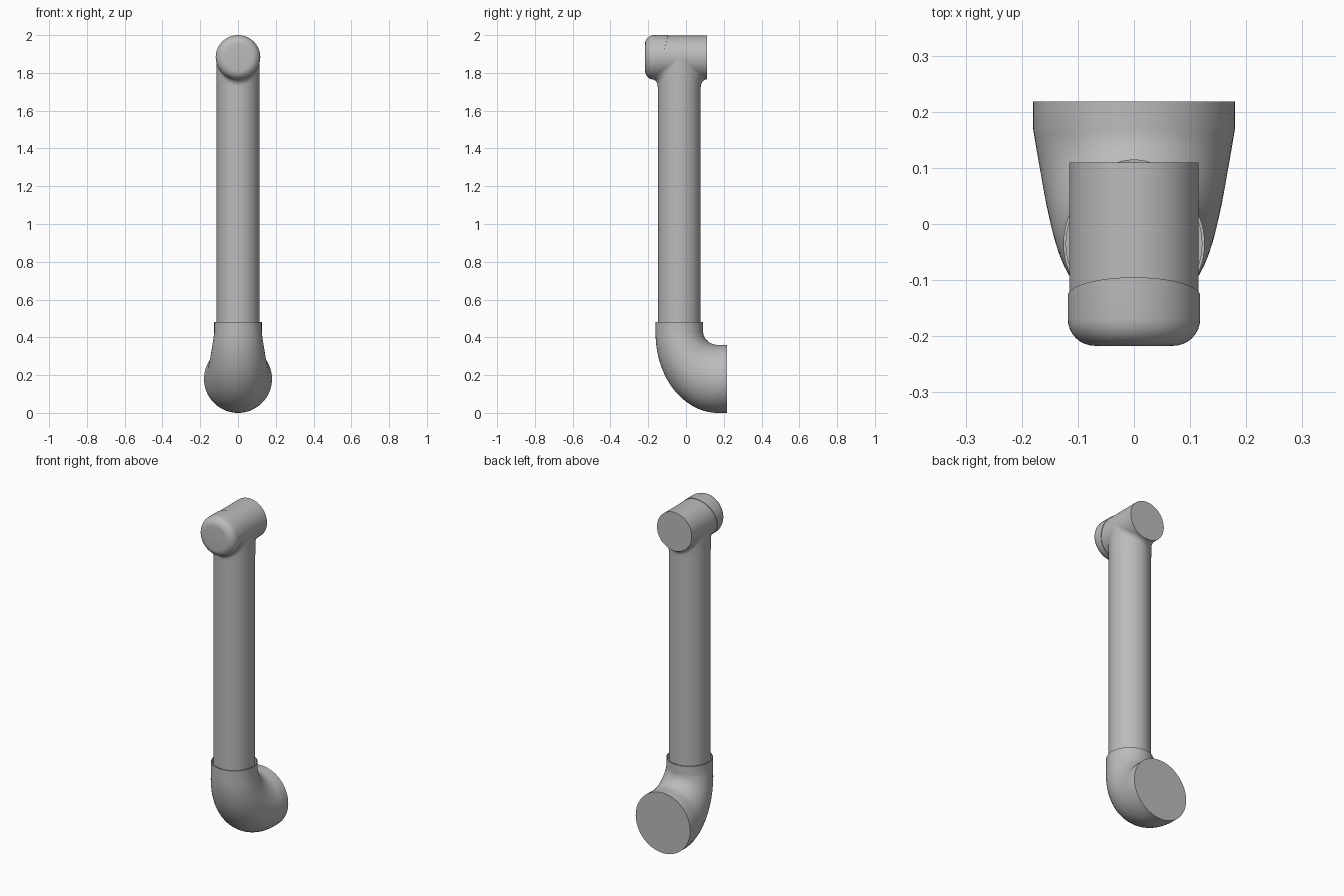
import bpy, bmesh
from math import sin, cos, pi, radians
from mathutils import Vector

if "Cube" in bpy.data.objects:
    bpy.data.objects.remove(bpy.data.objects["Cube"])

grey = bpy.data.materials.new("plain grey")
grey.use_nodes = True
colour = (0.5, 0.5, 0.5, 1)
grey.diffuse_color = colour
grey.node_tree.nodes["Principled BSDF"].inputs["Base Color"].default_value = colour

SIDES = 64
POST_Y = -0.035
HEAD_Z = 1.882
ANGLES = [2 * pi * i / SIDES for i in range(SIDES)]


def loft(name, rings, cap_start=True, cap_end=True):
    """Skin a list of closed rings and shade the result smooth."""
    bm = bmesh.new()
    rows = [[bm.verts.new(p) for p in ring] for ring in rings]
    for a, b in zip(rows, rows[1:]):
        for i in range(SIDES):
            j = (i + 1) % SIDES
            bm.faces.new((a[i], a[j], b[j], b[i]))
    if cap_start:
        bm.faces.new(rows[0][::-1])
    if cap_end:
        bm.faces.new(rows[-1])
    bmesh.ops.recalc_face_normals(bm, faces=bm.faces)
    mesh = bpy.data.meshes.new(name)
    bm.to_mesh(mesh)
    bm.free()
    mesh.materials.append(grey)
    obj = bpy.data.objects.new(name, mesh)
    bpy.context.collection.objects.link(obj)
    bpy.ops.object.select_all(action="DESELECT")
    obj.select_set(True)
    bpy.context.view_layer.objects.active = obj
    bpy.ops.object.shade_smooth_by_angle(angle=radians(35))
    return obj


def upright_ring(r, z):
    return [Vector((r * sin(a), POST_Y + r * cos(a), z)) for a in ANGLES]


def head_ring(r, y, slant=0.0):
    return [Vector((r * sin(a), y + slant * cos(a), HEAD_Z + r * cos(a))) for a in ANGLES]


# Straight post
loft("post", [upright_ring(0.113, 0.42), upright_ring(0.113, 1.76)])

# Flared elbow, with a recessed socket around the post
rings = [upright_ring(0.113, 0.45), upright_ring(0.121, 0.45),
         upright_ring(0.121, 0.48), upright_ring(0.126, 0.48)]
STEPS = 28
for k in range(STEPS + 1):
    t = k / STEPS
    c, s = cos(t * pi / 2), sin(t * pi / 2)
    outer = Vector((0, 0.17 - 0.331 * c, 0.42 - 0.42 * s))
    inner = Vector((0, 0.17 - 0.079 * c, 0.43 - 0.07 * s))
    mid, half = (outer + inner) / 2, (inner - outer) / 2
    width = 0.126 + 0.054 * t
    rings.append([mid + half * cos(a) + Vector((width * sin(a), 0, 0)) for a in ANGLES])
rings.append([Vector((p.x, 0.218, p.z)) for p in rings[-1]])
loft("elbow", rings, cap_start=False)

# Horizontal head tube
R = 0.115
loft("head_tube", [head_ring(R, -0.16), head_ring(R, 0.11)])

# Rounded front cap with a slanted rear edge
BEVEL, CAP_R = 0.048, 0.118
cap = [head_ring(R - 0.002, -0.128, 0.033), head_ring(CAP_R, -0.128, 0.033),
       head_ring(CAP_R, -0.217 + BEVEL)]
for k in range(1, 9):
    t = k / 8 * pi / 2
    cap.append(head_ring(CAP_R - BEVEL * (1 - cos(t)), -0.217 + BEVEL * (1 - sin(t))))
loft("front_cap", cap)

# Filleted neck blending the post into the head tube
FILLET = 0.035
neck = [upright_ring(R, 1.725)]
for k in range(9):
    t = k / 8 * pi / 2
    reach, drop = R + FILLET * (1 - cos(t)), R + FILLET * (1 - sin(t))
    neck.append([Vector((R * sin(a), POST_Y + reach * cos(a), HEAD_Z - drop * abs(cos(a))))
                 for a in ANGLES])
loft("neck", neck, cap_start=False, cap_end=False)
